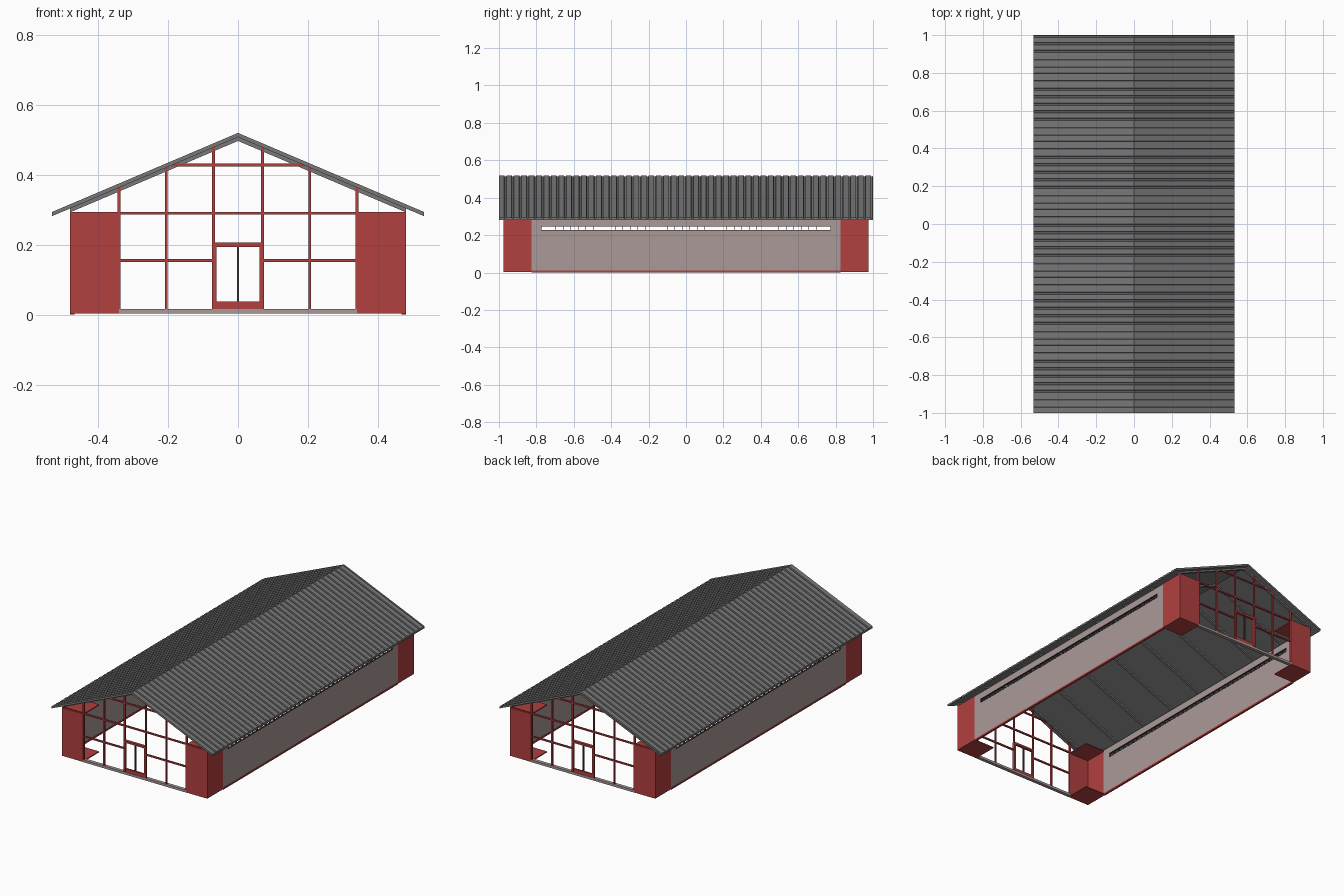
import bpy, bmesh
from mathutils import Matrix, Vector

cube = bpy.data.objects.get("Cube")
if cube:
    bpy.data.objects.remove(cube, do_unlink=True)


def material(name, rgb):
    m = bpy.data.materials.new(name)
    m.use_nodes = True
    m.diffuse_color = (*rgb, 1)
    m.node_tree.nodes["Principled BSDF"].inputs["Base Color"].default_value = (*rgb, 1)
    return m


RED = material("barn red", (0.44, 0.05, 0.05))
GREY = material("roof grey", (0.19, 0.19, 0.19))
WALL = material("wall beige grey", (0.40, 0.32, 0.31))
DARK = material("dark trim", (0.07, 0.05, 0.05))


def finish(name, bm, mat):
    bmesh.ops.recalc_face_normals(bm, faces=bm.faces)
    mesh = bpy.data.meshes.new(name)
    bm.to_mesh(mesh)
    bm.free()
    mesh.materials.append(mat)
    ob = bpy.data.objects.new(name, mesh)
    bpy.context.collection.objects.link(ob)
    return ob


def boxes(name, mat, spans):
    """One object made of boxes given as (x0, x1, y0, y1, z0, z1)."""
    bm = bmesh.new()
    for x0, x1, y0, y1, z0, z1 in spans:
        centre = Vector((x0 + x1, y0 + y1, z0 + z1)) / 2
        size = Vector((x1 - x0, y1 - y0, z1 - z0))
        bmesh.ops.create_cube(bm, size=1, matrix=Matrix.Translation(centre) @ Matrix.Diagonal((*size, 1)))
    return finish(name, bm, mat)


def flip(spans, axis):
    """Add the mirror image of every box across x (0) or y (1)."""
    out = list(spans)
    for s in spans:
        t = list(s)
        t[2 * axis], t[2 * axis + 1] = -s[2 * axis + 1], -s[2 * axis]
        out.append(t)
    return out


def prism(bm, section, y0, y1):
    """Extrude an (x, z) section along y."""
    face = bm.faces.new([bm.verts.new((x, y0, z)) for x, z in section])
    new = bmesh.ops.extrude_face_region(bm, geom=[face])["geom"]
    verts = [v for v in new if isinstance(v, bmesh.types.BMVert)]
    bmesh.ops.translate(bm, verts=verts, vec=(0, y1 - y0, 0))


# Overall sizes
SLOPE = 0.425
EAVE = 0.532
OUT, IN = 0.48, 0.34
END, CORNER = 0.975, 0.825
TOP = 0.29


def roof_z(x, ridge):
    return ridge - SLOPE * abs(x)


# Corrugated roof: a ribbed strip across each slope, closed by a flat underside
PITCH, RIBS = 0.04, 50
line = []
for i in range(RIBS):
    y = -1 + i * PITCH
    line += [(y, 0.520), (y + 0.028, 0.520), (y + 0.030, 0.514), (y + 0.038, 0.514)]
line.append((1, 0.520))
bm = bmesh.new()
rows = []
for y, ridge in line:
    rows.append([[bm.verts.new((x, y, roof_z(x, r))) for x in (-EAVE, 0, EAVE)] for r in (ridge, 0.508)])
for (t0, b0), (t1, b1) in zip(rows, rows[1:]):
    for k in (0, 1):
        bm.faces.new((t0[k], t0[k + 1], t1[k + 1], t1[k]))
        bm.faces.new((b0[k], b1[k], b1[k + 1], b0[k + 1]))
    for k in (0, 2):
        bm.faces.new((t0[k], t1[k], b1[k], b0[k]))
for t, b in (rows[0], rows[-1]):
    for k in (0, 1):
        bm.faces.new((t[k], b[k], b[k + 1], t[k + 1]))
finish("corrugated_roof", bm, GREY)

# Rafters under the roof
bm = bmesh.new()
for i in range(9):
    y = (i - 4) * 0.241
    section = [(x, roof_z(x, 0.508)) for x in (-OUT, 0, OUT)]
    section += [(x, roof_z(x, 0.497)) for x in (OUT, 0, -OUT)]
    prism(bm, section, y - 0.008, y + 0.008)
finish("rafters", bm, GREY)

# Long side walls with a slot for the window strip
W0, W1, WY = 0.224, 0.250, 0.775
x0, x1 = OUT - 0.010, OUT - 0.002
wall = [(x0, x1, -CORNER, CORNER, 0.01, W0), (x0, x1, -CORNER, CORNER, W1, TOP)]
wall += flip([(x0, x1, WY, CORNER, W0, W1)], 1)
boxes("side_walls", WALL, flip(wall, 0))
boxes("wall_sills", RED, flip([(x0 - 0.002, OUT, -CORNER, CORNER, 0.0, 0.01)], 0))

# Window strip frame and mullions
a, b = x0 - 0.001, x1 + 0.001
strip = [(a, b, -WY, WY, W0, W0 + 0.003), (a, b, -WY, WY, W1 - 0.003, W1)]
strip += flip([(a, b, WY - 0.003, WY, W0, W1)], 1)
for i in range(1, 39):
    y = -WY + i * 2 * WY / 39
    strip.append((a, b, y - 0.001, y + 0.001, W0, W1))
boxes("window_strip_frames", DARK, flip(strip, 0))

# Corner bays: two outer panels with a floor and a top plate, open inward
T = 0.008
bay = [
    (IN, OUT, END - T, END, 0.004, TOP),
    (OUT - T, OUT, CORNER, END - T, 0.004, TOP),
    (IN, OUT - T, CORNER, END - T, 0.004, 0.010),
    (IN, OUT - T, CORNER, END - T, TOP - 0.006, TOP),
]
boxes("corner_bays", RED, flip(flip(bay, 0), 1))

# Gable posts and rails
H = 0.004
g0, g1 = END - 0.012, END - 0.002
frame = []
for x in (0.07, 0.205, IN):
    frame.append((x - H, x + H, g0, g1, 0.015, roof_z(x, 0.508)))
frame.append((0.07, IN, g0, g1, 0.151, 0.159))
frame = flip(frame, 0)
frame += [(-OUT, OUT, g0, g1, 0.286, 0.294), (-0.19, 0.19, g0, g1, 0.424, 0.432)]
boxes("gable_frames", RED, flip(frame, 1))

# Base kerb below each gable
boxes("gable_kerbs", WALL, flip([(-IN, IN, END - 0.02, END, 0.003, 0.017)], 1))

# Double doors in each gable
d0, d1 = END - 0.014, END + 0.002
door = flip([(0.062, 0.072, d0, d1, 0.017, 0.205)], 0)
door += [(-0.072, 0.072, d0, d1, 0.194, 0.206), (-0.064, 0.064, g0, g1, 0.017, 0.038)]
boxes("door_frames", RED, flip(door, 1))
boxes("door_mullions", DARK, flip([(-0.003, 0.003, g0, g1, 0.038, 0.196)], 1))
